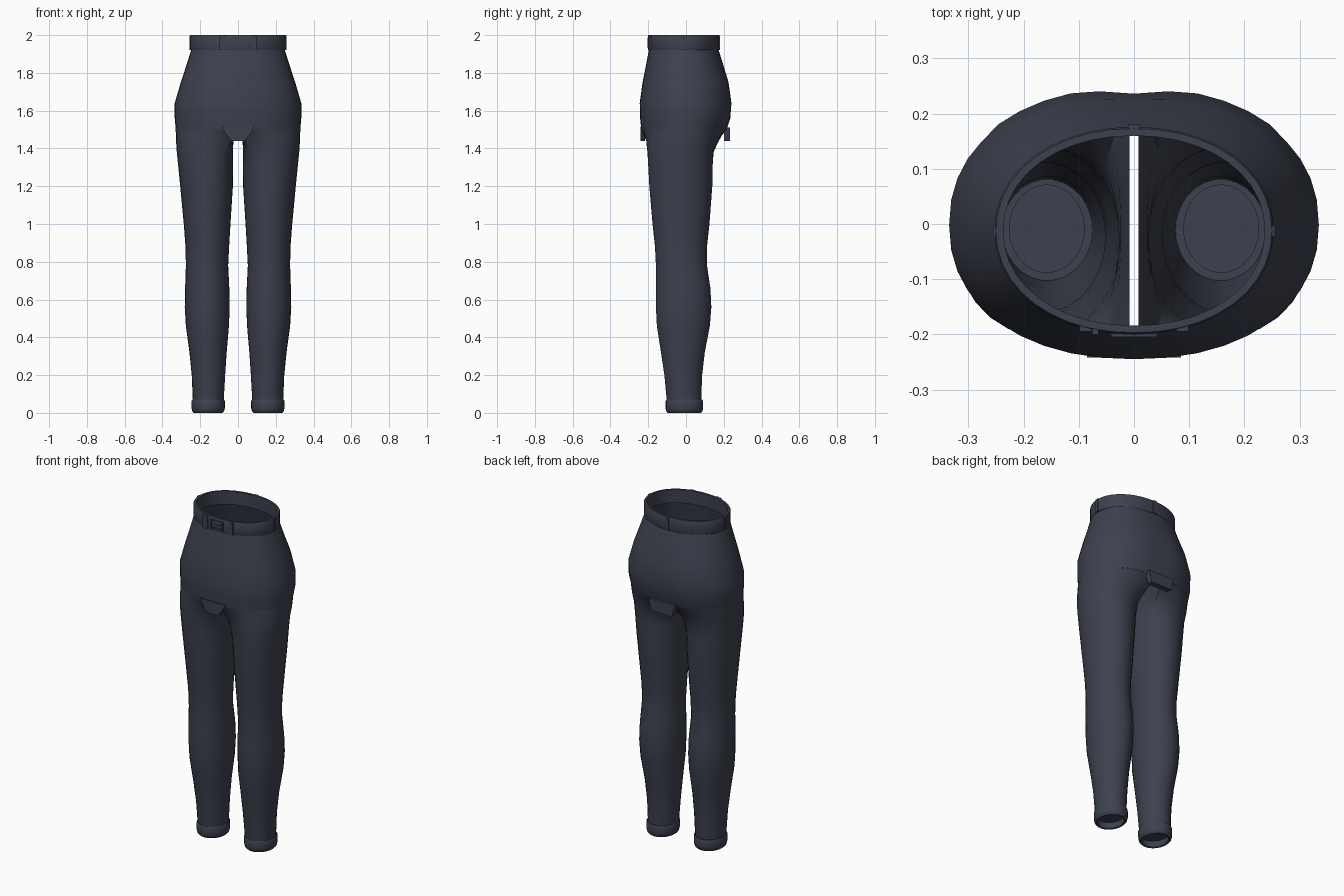
import bpy, bmesh, math
from mathutils import Vector

cube = bpy.data.objects.get("Cube")
if cube:
    bpy.data.objects.remove(cube, do_unlink=True)


def material(name, color):
    m = bpy.data.materials.new(name)
    m.use_nodes = True
    m.diffuse_color = color
    m.node_tree.nodes["Principled BSDF"].inputs["Base Color"].default_value = color
    return m


CLOTH = material("dark slate cloth", (0.046, 0.053, 0.076, 1))
OUTER, INNER = 20, 8      # segments around the outside and inside of a leg


def oval(t, x0, x1, y0, y1, n=2.0):
    """Point on a rounded oval that fills the box x0..x1, y0..y1."""
    c, s = math.cos(t), math.sin(t)
    x = math.copysign(abs(c) ** (2 / n), c)
    y = math.copysign(abs(s) ** (2 / n), s)
    return Vector(((x0 + x1) / 2 + x * (x1 - x0) / 2, (y0 + y1) / 2 + y * (y1 - y0) / 2))


def ring(z, x0, x1, y0, y1, n=2.0, count=OUTER * 2):
    return [(*oval(math.tau * i / count, x0, x1, y0, y1, n), z) for i in range(count)]


def finish(name, bm, angle=35):
    bmesh.ops.recalc_face_normals(bm, faces=bm.faces)
    mesh = bpy.data.meshes.new(name)
    bm.to_mesh(mesh)
    bm.free()
    mesh.materials.append(CLOTH)
    ob = bpy.data.objects.new(name, mesh)
    bpy.context.collection.objects.link(ob)
    bpy.ops.object.select_all(action="DESELECT")
    ob.select_set(True)
    bpy.context.view_layer.objects.active = ob
    bpy.ops.object.shade_smooth_by_angle(angle=math.radians(angle))
    return ob


def loft(name, rings, closed=False, cap=False, side=1):
    """Skin a stack of rings; closed joins the last ring to the first."""
    bm = bmesh.new()
    rows = [[bm.verts.new((side * x, y, z)) for x, y, z in r] for r in rings]
    pairs = list(zip(rows, rows[1:])) + ([(rows[-1], rows[0])] if closed else [])
    for a, b in pairs:
        for i in range(len(a)):
            j = (i + 1) % len(a)
            bm.faces.new((a[i], a[j], b[j], b[i]))
    if cap:
        bm.faces.new(rows[-1])
    return finish(name, bm)


def prism(name, outline, y, depth):
    """Extrude an x-z outline along y."""
    bm = bmesh.new()
    face = bm.faces.new([bm.verts.new((x, y, z)) for x, z in outline])
    ext = bmesh.ops.extrude_face_region(bm, geom=[face])
    moved = [v for v in ext["geom"] if isinstance(v, bmesh.types.BMVert)]
    bmesh.ops.translate(bm, vec=(0, depth, 0), verts=moved)
    return finish(name, bm)


def box(name, center, size):
    bm = bmesh.new()
    bmesh.ops.create_cube(bm, size=1)
    bmesh.ops.scale(bm, vec=size, verts=bm.verts)
    bmesh.ops.translate(bm, vec=center, verts=bm.verts)
    return finish(name, bm)


# Hips: height, half width, front, back
HIPS = [(1.93, 0.245, -0.195, 0.17), (1.85, 0.27, -0.21, 0.195),
        (1.75, 0.303, -0.23, 0.228), (1.64, 0.335, -0.245, 0.243),
        (1.56, 0.335, -0.243, 0.237), (1.5, 0.33, -0.237, 0.217)]
hip_rings = []
for z, w, f, b in HIPS:
    r = ring(z, -w, w, f, b, 2.2)
    fullness = max(0, 1 - abs(z - 1.63) / 0.2)
    # shallow hollow at the middle of the back
    hip_rings.append([(x, y + (0.012 * fullness * (min(abs(x) / 0.1, 1) - 0.6) if y > 0.15 else 0), z)
                      for x, y, z in r])
loft("hips", hip_rings)

# Legs: height, inner x, outer x, front, back, share of hip outline
LEG = [(1.5, 0.008, 0.33, -0.237, 0.217, 1), (1.44, 0.024, 0.328, -0.222, 0.185, 0.6),
       (1.38, 0.027, 0.324, -0.21, 0.152, 0.25), (1.3, 0.026, 0.316, -0.202, 0.143, 0.06),
       (1.2, 0.027, 0.306, -0.195, 0.14, 0), (1.0, 0.04, 0.287, -0.178, 0.125, 0),
       (0.88, 0.047, 0.278, -0.165, 0.112, 0), (0.78, 0.052, 0.276, -0.16, 0.112, 0),
       (0.66, 0.046, 0.28, -0.16, 0.13, 0), (0.56, 0.044, 0.282, -0.16, 0.135, 0),
       (0.46, 0.048, 0.276, -0.155, 0.127, 0), (0.32, 0.06, 0.257, -0.133, 0.1, 0),
       (0.2, 0.068, 0.245, -0.115, 0.086, 0), (0.04, 0.077, 0.238, -0.1, 0.08, 0)]
SPREAD = math.radians(140)


def leg_ring(z, xi, xo, f, b, share):
    pts = []
    for i in range(OUTER + 1):
        u = 2 * i / OUTER - 1
        hip = oval(u * math.pi / 2, -xo, xo, f, b, 2.2)
        hip.x = max(hip.x, xi)
        pts.append(oval(u * SPREAD, xi, xo, f, b).lerp(hip, share))
    for i in range(1, INNER):
        u = i / INNER
        flat = Vector((xi, b + (f - b) * u))
        turn = SPREAD + u * (math.tau - 2 * SPREAD)
        pts.append(oval(turn, xi, xo, f, b).lerp(flat, share))
    return [(p.x, p.y, z) for p in pts]


for label, side in (("left", 1), ("right", -1)):
    loft(label + "_leg", [leg_ring(*row) for row in LEG], cap=True, side=side)
    # Turned-up cuff with a rounded lower edge and an open middle
    cuff = [(0.035, 0.02), (0.004, 0.02), (0.0, 0.012), (0.008, 0.004),
            (0.025, 0), (0.062, 0), (0.07, 0.004), (0.07, 0.02)]
    loft(label + "_cuff", [ring(z, 0.07 + d, 0.246 - d, -0.108 + d, 0.091 - d, count=28)
                           for z, d in cuff], closed=True, side=side)
    # Belt loops at the front and the side
    box(label + "_front_loop", (side * 0.088, -0.188, 1.96), (0.022, 0.014, 0.078))
    box(label + "_side_loop", (side * 0.252, -0.013, 1.96), (0.008, 0.02, 0.078))

# Waistband
BAND = [(1.92, 0.016), (1.92, 0.002), (1.925, 0), (1.995, 0), (2.0, 0.003), (2.0, 0.016)]
loft("waistband", [ring(z, -0.253 + d, 0.253 - d, -0.2 + d, 0.176 - d, 2.1)
                   for z, d in BAND], closed=True)
box("back_loop", (0, 0.176, 1.96), (0.022, 0.008, 0.078))

# Buckle: frame, tongue and the belt keeper beside it
for z in (1.936, 1.984):
    box("buckle_bar", (0, -0.2, z), (0.084, 0.01, 0.008))
for x in (-0.038, 0.038):
    box("buckle_side", (x, -0.2, 1.96), (0.008, 0.01, 0.05))
box("buckle_tongue", (0.008, -0.2, 1.96), (0.052, 0.008, 0.007))
box("belt_keeper", (-0.07, -0.195, 1.96), (0.012, 0.01, 0.078))

# Crotch flaps hanging between the legs
prism("front_flap", [(-0.085, 1.515), (-0.06, 1.47), (-0.035, 1.44),
                     (0.035, 1.44), (0.06, 1.47), (0.085, 1.515)], -0.242, 0.025)
prism("back_flap", [(-0.085, 1.51), (-0.07, 1.44), (0.07, 1.44), (0.085, 1.51)], 0.233, -0.033)
